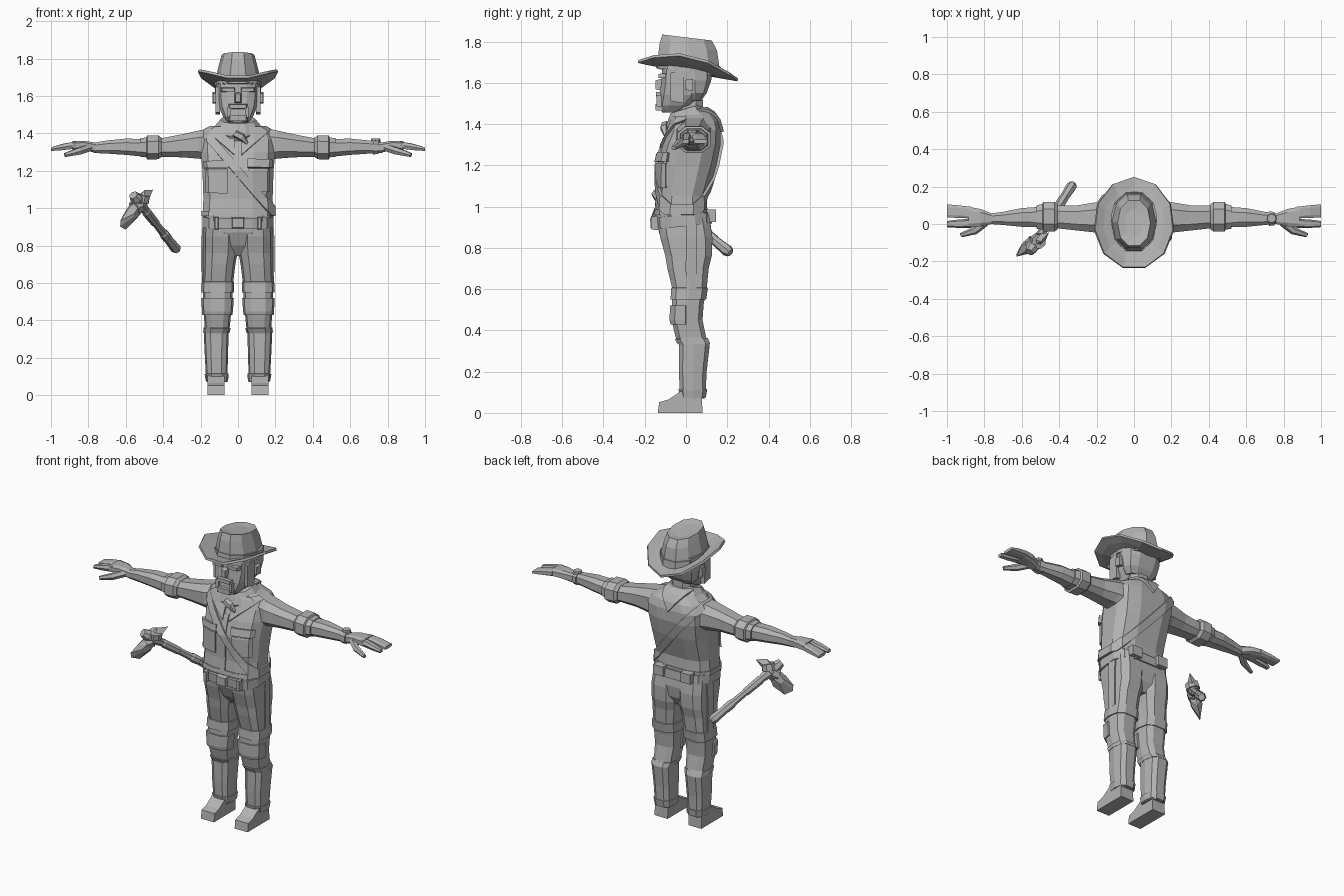
import bpy, bmesh, math
from mathutils import Vector

grey = bpy.data.materials.new("plain_grey")
grey.diffuse_color = (0.45, 0.45, 0.45, 1)


def finish(name, bm, mirror=False, thick=0):
    """Turn a bmesh into a flat shaded object."""
    if not thick:
        bmesh.ops.recalc_face_normals(bm, faces=bm.faces)
    me = bpy.data.meshes.new(name)
    bm.to_mesh(me)
    bm.free()
    me.materials.append(grey)
    ob = bpy.data.objects.new(name, me)
    bpy.context.collection.objects.link(ob)
    if thick:
        m = ob.modifiers.new("thickness", 'SOLIDIFY')
        m.thickness, m.offset = thick, 1
    if mirror:
        ob.modifiers.new("mirror", 'MIRROR')
    return ob


def unit_ring(n, power, phase):
    pts = []
    for i in range(n):
        a = 2 * math.pi * (i + phase) / n + math.pi / 2
        c, s = math.cos(a), math.sin(a)
        pts.append((math.copysign(abs(c) ** (2 / power), c), math.copysign(abs(s) ** (2 / power), s)))
    mx, my = max(abs(p[0]) for p in pts), max(abs(p[1]) for p in pts)
    return [(p[0] / mx, p[1] / my) for p in pts]


def skin(bm, rows, caps=True):
    vs = [[bm.verts.new(p) for p in r] for r in rows]
    n = len(vs[0])
    for a, b in zip(vs, vs[1:]):
        for i in range(n):
            bm.faces.new((a[i], a[(i + 1) % n], b[(i + 1) % n], b[i]))
    if caps:
        bm.faces.new(vs[0][::-1])
        bm.faces.new(vs[-1])


def loft(name, rings, axis='z', n=12, power=2.6, tilt=0, phase=0.5, mirror=False):
    """Rings are (height, a0, a1, b0, b1): extents in x,y (axis z) or y,z (axis x)."""
    bm, rows = bmesh.new(), []
    for t, a0, a1, b0, b1 in rings:
        row = []
        for u, v in unit_ring(n, power, phase):
            a, b = (a0 + a1) / 2 + u * (a1 - a0) / 2, (b0 + b1) / 2 + v * (b1 - b0) / 2
            row.append((a, b, t + tilt * b) if axis == 'z' else (t, a, b))
        rows.append(row)
    skin(bm, rows)
    return finish(name, bm, mirror)


def tube(name, pts, radii, n=7, mirror=False):
    bm, rows = bmesh.new(), []
    pts = [Vector(p) for p in pts]
    q = (pts[-1] - pts[0]).to_track_quat('Z', 'Y')
    for p, r in zip(pts, radii):
        rows.append([p + q @ Vector((r * math.cos(2 * math.pi * i / n), r * math.sin(2 * math.pi * i / n), 0))
                     for i in range(n)])
    skin(bm, rows)
    return finish(name, bm, mirror)


def box(name, x0, x1, y0, y1, z0, z1, taper=1.0, mirror=False):
    """Box whose front face can be narrowed."""
    cx, cz = (x0 + x1) / 2, (z0 + z1) / 2
    bm, rows = bmesh.new(), []
    for y, k in ((y1, 1), (y0, taper)):
        hx, hz = (x1 - x0) / 2 * k, (z1 - z0) / 2 * k
        rows.append([(cx - hx, y, cz - hz), (cx + hx, y, cz - hz), (cx + hx, y, cz + hz), (cx - hx, y, cz + hz)])
    skin(bm, rows)
    return finish(name, bm, mirror)


def band(name, src, planes, thick, mirror=False):
    """Cut a patch out of a surface (keep normal.p <= d) and raise it."""
    bm = bmesh.new()
    bm.from_mesh(src.data)
    for no, d in planes:
        no = Vector(no)
        bmesh.ops.bisect_plane(bm, geom=bm.verts[:] + bm.edges[:] + bm.faces[:],
                               plane_co=no * d / no.length_squared, plane_no=no, clear_outer=True)
    return finish(name, bm, mirror, thick)


def rect(x0, x1, z0, z1):
    return [((-1, 0, 0), -x0), ((1, 0, 0), x1), ((0, 0, -1), -z0), ((0, 0, 1), z1), ((0, 1, 0), 0)]


# Jacket
jacket = loft("jacket", [(.955, -.19, .19, -.148, .105), (1.05, -.185, .185, -.138, .10),
                         (1.2, -.19, .19, -.14, .148), (1.3, -.20, .20, -.112, .168),
                         (1.37, -.20, .20, -.08, .168), (1.415, -.17, .17, -.065, .155),
                         (1.45, -.105, .105, -.055, .13), (1.47, -.07, .07, -.04, .10)], power=3)
band("shoulder_strap", jacket, [((.76, 0, .65), .80), ((-.76, 0, -.65), -.755), ((0, 0, -1), -.96)], .013)
band("left_pocket", jacket, rect(.055, .165, 1.09, 1.21), .008)
band("left_pocket_flap", jacket, rect(.05, .17, 1.215, 1.26), .018)
band("right_pocket", jacket, rect(-.165, -.055, 1.08, 1.2), .012)
band("right_pocket_flap", jacket, rect(-.17, -.05, 1.2, 1.25), .02)
band("placket", jacket, rect(-.025, .012, .96, 1.32), .006)
band("lapel", jacket, [((.66, 0, -.75), -.949), ((0, 0, 1), 1.43), ((0, 1, 0), 0), ((-1, 0, 0), -.02)], .012, True)
band("hem", jacket, [((0, 0, 1), .985), ((0, 0, -1), -.958)], .006)

# Neckerchief and neck
loft("neck", [(1.38, -.07, .07, -.05, .085), (1.56, -.065, .065, -.055, .08)], n=8)
loft("neckerchief", [(1.385, -.11, .11, -.085, .12), (1.415, -.138, .138, -.098, .125),
                     (1.435, -.125, .125, -.09, .10), (1.45, -.115, .115, -.085, .085),
                     (1.475, -.095, .095, -.075, .07)], n=10, power=2.2, tilt=.3)
tube("neckerchief_knot", [(-.02, -.10, 1.40), (.02, -.105, 1.38), (.05, -.10, 1.345)], [.02, .022, .008], n=5)
band("neckerchief_back", jacket, [((1, 0, -.8), -1.09), ((-1, 0, -.8), -1.09), ((0, -1, 0), -.04)], .014)

# Head and face
loft("head", [(1.455, -.05, .05, -.115, -.03), (1.49, -.08, .08, -.13, .03), (1.54, -.103, .103, -.127, .085),
              (1.60, -.113, .113, -.12, .11), (1.68, -.115, .115, -.115, .12), (1.71, -.105, .105, -.10, .11)], power=3)
loft("hair", [(1.515, -.085, .085, .0, .075), (1.55, -.113, .113, -.01, .10), (1.61, -.123, .123, -.035, .122),
              (1.70, -.124, .124, -.05, .13)], n=10, power=3)
box("sideburn", .095, .121, -.075, -.01, 1.50, 1.66, .85, True)
box("ear", .112, .136, -.005, .035, 1.56, 1.62, .8, True)
box("brow", .014, .09, -.134, -.10, 1.622, 1.645, .85, True)
box("nose", -.022, .022, -.147, -.10, 1.555, 1.625, .6)
box("moustache", -.055, .055, -.146, -.10, 1.53, 1.558, .8)
box("beard_side", .036, .058, -.143, -.09, 1.48, 1.545, .85, True)
box("goatee", -.058, .058, -.148, -.08, 1.462, 1.502, .75)

# Hat: curled, tilted brim and a pinched crown
bm, rows = bmesh.new(), []
for k in (.5, .8, 1.0):
    row = []
    for u, v in unit_ring(11, 2, 0):
        x, y = u * .215 * k, v * .247 * k + .003
        row.append((x, y, 1.65 - .172 * y + .075 * (x / .215) ** 2))
    rows.append(row)
skin(bm, rows, caps=False)
bmesh.ops.recalc_face_normals(bm, faces=bm.faces)
finish("hat_brim", bm, thick=.014)
loft("hat_crown", [(1.65, -.12, .12, -.14, .165), (1.71, -.117, .117, -.135, .16), (1.775, -.10, .10, -.128, .15),
                   (1.82, -.088, .088, -.115, .125), (1.812, -.045, .045, -.07, .08)],
     n=10, power=2.2, tilt=-.12)
loft("hat_band", [(1.655, -.125, .125, -.145, .17), (1.70, -.123, .123, -.141, .166)], n=10, power=2.2, tilt=-.12)

# Arms and hands
loft("sleeve", [(.14, -.03, .125, 1.25, 1.43), (.21, -.045, .115, 1.265, 1.415), (.30, -.035, .10, 1.272, 1.395),
                (.42, -.022, .098, 1.275, 1.372)], 'x', n=8, mirror=True)
loft("cuff", [(.408, -.028, .105, 1.275, 1.375), (.425, -.04, .118, 1.262, 1.39), (.485, -.04, .118, 1.26, 1.388),
              (.49, -.03, .107, 1.272, 1.378), (.52, -.025, .10, 1.275, 1.375)], 'x', n=8, mirror=True)
loft("forearm", [(.50, -.018, .092, 1.275, 1.37), (.60, -.015, .085, 1.285, 1.372), (.70, -.005, .065, 1.292, 1.362),
                 (.77, .0, .055, 1.295, 1.35)], 'x', n=8, mirror=True)
loft("palm", [(.76, .0, .056, 1.295, 1.35), (.82, -.012, .08, 1.31, 1.36), (.885, -.02, .092, 1.315, 1.358)],
     'x', n=8, power=3.5, mirror=True)
loft("index_finger", [(.87, -.02, .028, 1.318, 1.356), (.94, -.021, .024, 1.31, 1.342), (1.0, -.017, .016, 1.306, 1.325)],
     'x', n=6, power=3, mirror=True)
loft("fingers", [(.87, .03, .092, 1.318, 1.356), (.94, .032, .10, 1.31, 1.344), (1.0, .036, .105, 1.306, 1.325)],
     'x', n=8, power=3.5, mirror=True)
tube("thumb", [(.79, .012, 1.325), (.85, -.035, 1.305), (.925, -.06, 1.284)], [.022, .021, .012], n=6, mirror=True)
loft("watch_strap", [(.722, -.01, .068, 1.288, 1.363), (.75, -.008, .064, 1.289, 1.361)], 'x', n=8)
tube("watch_face", [(.736, .03, 1.35), (.736, .03, 1.372)], [.027, .024], n=8)

# Trousers
leg = loft("trouser_leg", [(.07, .06, .165, -.022, .09), (.11, .056, .172, -.03, .096), (.2, .054, .177, -.035, .10),
                           (.33, .05, .183, -.035, .115), (.365, .044, .178, -.05, .098), (.45, .036, .184, -.07, .08),
                           (.53, .03, .188, -.068, .086), (.6, .026, .188, -.066, .10), (.7, .014, .186, -.09, .11),
                           (.76, .003, .186, -.10, .125), (.85, .0, .186, -.125, .128), (.96, .0, .18, -.14, .11)],
           n=10, power=3, mirror=True)
loft("pelvis", [(.745, -.04, .04, -.06, .085), (.80, -.11, .11, -.10, .115), (.87, -.16, .16, -.13, .125),
                (.97, -.182, .182, -.142, .112)], n=10, power=3)
band("thigh_band", leg, [((0, 0, 1), .60), ((0, 0, -1), -.55)], .008, True)
band("knee_pad", leg, [((0, 0, 1), .52), ((0, 0, -1), -.43), ((0, 1, 0), 0)], .01, True)
band("shin_band", leg, [((0, 0, 1), .36), ((0, 0, -1), -.33)], .006, True)
band("trouser_hem", leg, [((0, 0, 1), .115), ((0, 0, -1), -.075)], .006, True)
band("side_stripe", leg, [((0, 1, 0), .05), ((0, -1, 0), 0), ((-1, 0, 0), -.12), ((0, 0, 1), .93), ((0, 0, -1), -.60)],
     .008, True)

# Belt
loft("belt", [(.905, -.19, .19, -.15, .127), (.96, -.19, .19, -.155, .124)], power=3, tilt=.1)
box("buckle", -.035, .035, -.172, -.14, .892, .95, .85)
box("belt_loop", .105, .125, -.168, -.13, .885, .955, .9, True)
box("belt_pouch", .06, .13, .10, .145, .925, .985, 1, True)

# Boots
bm = bmesh.new()
side = [(-.137, 0), (-.13, .052), (-.085, .065), (-.025, .105), (0, .13), (.075, .13), (.08, 0)]
skin(bm, [[(x, y, z) for y, z in side] for x in (.072, .163)])
finish("boot", bm, True)

# Stone axe floating beside the right hand
head_end, grip_end = Vector((-.56, -.15, 1.07)), Vector((-.325, .215, .775))
d = (grip_end - head_end).normalized()
steps = (0, .06, .2, .28, .3, .5, .52, .68, .7, .78, .8, .96, 1)
tube("axe_handle", [head_end.lerp(grip_end, t) for t in steps],
     [.024, .034, .03, .022, .026, .024, .02, .022, .027, .027, .024, .029, .02])
b = Vector((-.13, -.06, -.22)).normalized()
b = (b - d * b.dot(d)).normalized()
w = b.cross(d)
centre = head_end.lerp(grip_end, .14)
outline = [(.175, -.02), (.16, .03), (.08, .05), (0, .03), (-.06, .032), (-.11, .03), (-.07, -.022), (0, -.03),
           (.08, -.045), (.15, -.045)]
bm = bmesh.new()
rows = []
for h, k in ((-.032, .45), (0, 1), (.032, .45)):
    rows.append([centre + b * (.02 + (p - .02) * k) + d * q * k + w * h for p, q in outline])
skin(bm, rows)
finish("axe_stone", bm)
for i, s in enumerate((-1, 1)):
    tube("axe_lashing_%d" % (i + 1), [centre + b * .045 * s - d * .012, centre + b * .012 * s + d * .008],
         [.04, .043], n=8)
